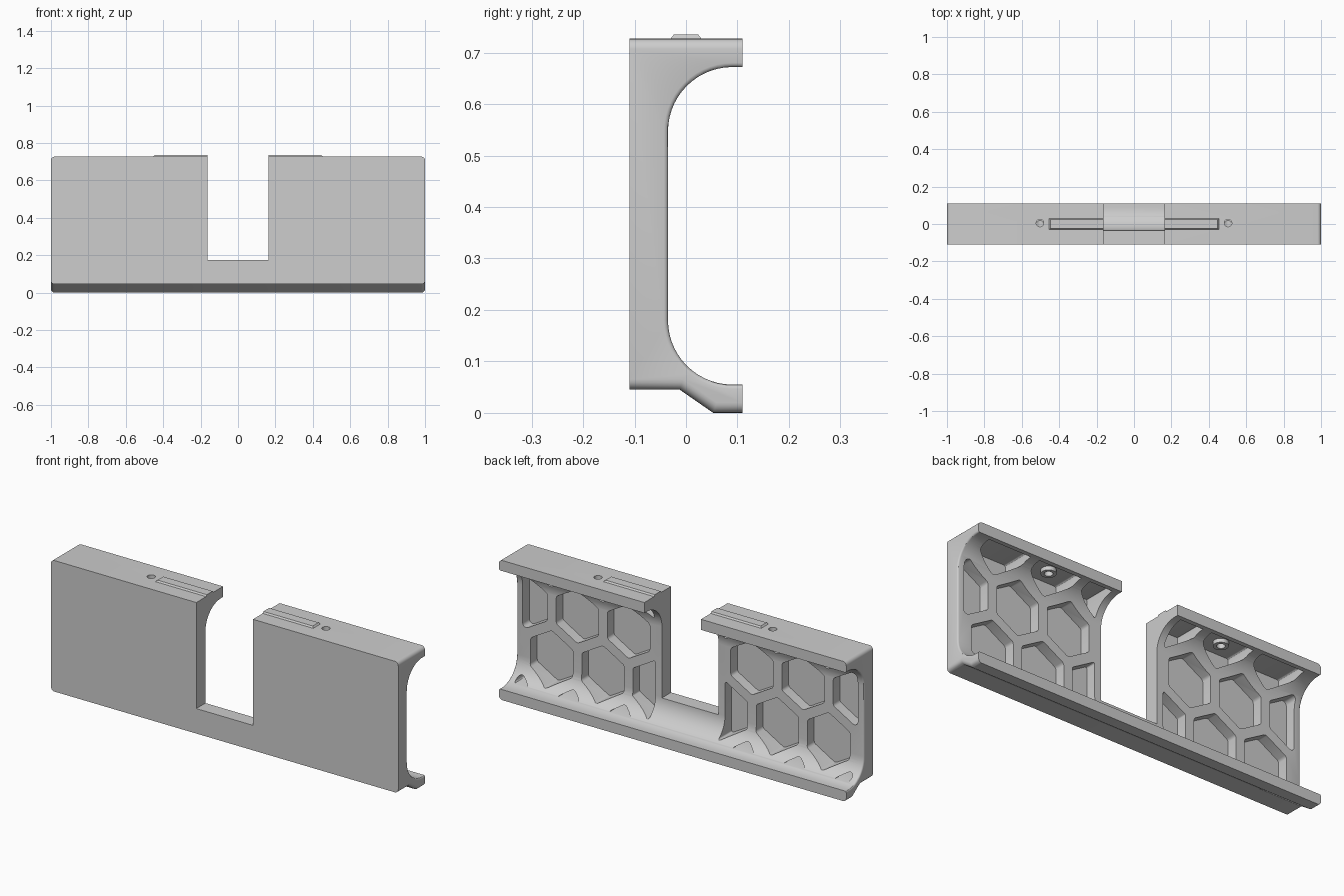
import bpy, bmesh, math
from mathutils import Vector

if "Cube" in bpy.data.objects:
    bpy.data.objects.remove(bpy.data.objects["Cube"])

grey = bpy.data.materials.new("light_grey")
grey.use_nodes = True
GREY = (0.61, 0.61, 0.61, 1)
grey.diffuse_color = GREY
grey.node_tree.nodes["Principled BSDF"].inputs["Base Color"].default_value = GREY

FRONT, BACK = -0.11, 0.11
TOP, STEP, R = 0.727, 0.045, 0.125
NOTCH, NOTCH_Z = 0.163, 0.175


def make(name, bm):
    bmesh.ops.recalc_face_normals(bm, faces=bm.faces)
    mesh = bpy.data.meshes.new(name)
    bm.to_mesh(mesh)
    bm.free()
    mesh.materials.append(grey)
    obj = bpy.data.objects.new(name, mesh)
    bpy.context.collection.objects.link(obj)
    return obj


def prism(bm, points, direction):
    near = [bm.verts.new(p) for p in points]
    far = [bm.verts.new(Vector(p) + Vector(direction)) for p in points]
    bm.faces.new(near)
    bm.faces.new(far[::-1])
    for i in range(len(near)):
        bm.faces.new((near[i], near[i - 1], far[i - 1], far[i]))


def box(name, lo, hi):
    bm = bmesh.new()
    bmesh.ops.create_cube(bm, size=1)
    for v in bm.verts:
        v.co = [(a + b) / 2 + c * (b - a) for a, b, c in zip(lo, hi, v.co)]
    return make(name, bm)


def cylinders(name, radius, z0, z1):
    bm = bmesh.new()
    for side in (-1, 1):
        new = bmesh.ops.create_cone(bm, cap_ends=True, segments=32, radius1=radius,
                                    radius2=radius, depth=z1 - z0)["verts"]
        bmesh.ops.translate(bm, verts=new, vec=(side * 0.503, 0.005, (z0 + z1) / 2))
    return make(name, bm)


def combine(target, tool, operation):
    tool.hide_render = True
    mod = target.modifiers.new(tool.name, "BOOLEAN")
    mod.object, mod.operation, mod.solver = tool, operation, "EXACT"
    bpy.context.view_layer.objects.active = target
    bpy.ops.object.modifier_apply(modifier=mod.name)
    bpy.data.objects.remove(tool)


# Panel: C-shaped section swept along x
def arc(cy, cz, start, end, n=14):
    return [(cy + R * math.cos(math.radians(start + (end - start) * i / n)),
             cz + R * math.sin(math.radians(start + (end - start) * i / n)))
            for i in range(n + 1)]


inner = arc(0.09, 0.547, 90, 180) + arc(0.09, 0.18, 180, 270)
outer = [(BACK, 0.055), (BACK, 0), (0.053, 0), (-0.012, STEP),
         (FRONT, STEP), (FRONT, TOP), (BACK, TOP), (BACK, 0.672)]
bm = bmesh.new()
prism(bm, [(-1, y, z) for y, z in inner + outer], (2, 0, 0))
bmesh.ops.recalc_face_normals(bm, faces=bm.faces)

# Round the rim of the hollow and the outer corners at both ends
rim, corners = [], []
for e in bm.edges:
    a, b = (v.co for v in e.verts)
    mid = (a + b) / 2
    upright = abs(a.y - b.y) < 1e-5 and abs(mid.y) > 0.1
    if a.x * b.x > 0 and not upright:
        (rim if 0.05 < mid.z < 0.68 else corners).append(e)
for edges, size, steps in ((rim, 0.008, 3), (corners, 0.02, 5)):
    bmesh.ops.bevel(bm, geom=edges, offset=size, segments=steps, profile=0.5, affect="EDGES")
panel = make("panel", bm)

# Honeycomb pockets in the back, clipped to each half of the panel
PITCH, HEX_R = 0.295, 0.141
LIMITS = [((0.2, 0, 0), (-1, 0, 0)), ((0.965, 0, 0), (1, 0, 0)),
          ((0, 0, 0.065), (0, 0, -1)), ((0, 0, 0.705), (0, 0, 1))]
bm = bmesh.new()
for row in range(4):
    for col in range(3):
        cx = 0.355 + PITCH * col - (PITCH / 2 if row % 2 else 0)
        cz = -0.04 + 0.255 * row
        cell = bmesh.new()
        ring = [math.radians(30 + 60 * k) for k in range(6)]
        cell.faces.new([cell.verts.new((cx + HEX_R * math.cos(a), -0.09,
                                        cz + HEX_R * math.sin(a))) for a in ring])
        for co, no in LIMITS:
            bmesh.ops.bisect_plane(cell, geom=cell.verts[:] + cell.edges[:] + cell.faces[:],
                                   plane_co=co, plane_no=no, clear_outer=True)
        bmesh.ops.bevel(cell, geom=cell.verts[:], offset=0.01, segments=3, profile=0.5,
                        affect="VERTICES", clamp_overlap=True)
        outline = [v.co.copy() for v in max(cell.faces, key=lambda f: f.calc_area()).verts]
        cell.free()
        for side in (-1, 1):
            prism(bm, [(side * p.x, p.y, p.z) for p in outline], (0, 0.177, 0))
combine(panel, make("pockets", bm), "DIFFERENCE")

# Central notch
combine(panel, box("notch", (-NOTCH, -0.2, NOTCH_Z), (NOTCH, 0.2, 1)), "DIFFERENCE")

# Screw bosses under the top flange and their holes
combine(panel, cylinders("bosses", 0.036, 0.685, 0.715), "UNION")
combine(panel, cylinders("holes", 0.02, 0.66, 0.8), "DIFFERENCE")
parts = [panel]

# Low tapered locating ridges on top, either side of the notch
for side, name in ((1, "left_ridge"), (-1, "right_ridge")):
    ridge = box(name, (NOTCH, -0.033, TOP - 0.004), (0.457, 0.033, 0.735))
    for v in ridge.data.vertices:
        if v.co.z > TOP:
            v.co.y *= 0.72
            v.co.x -= 0.01 if v.co.x > 0.3 else 0
        v.co.x *= side
    if side < 0:
        ridge.data.flip_normals()
    parts.append(ridge)

bpy.ops.object.select_all(action="DESELECT")
for obj in parts:
    obj.select_set(True)
bpy.context.view_layer.objects.active = panel
bpy.ops.object.shade_smooth_by_angle(angle=math.radians(30))
